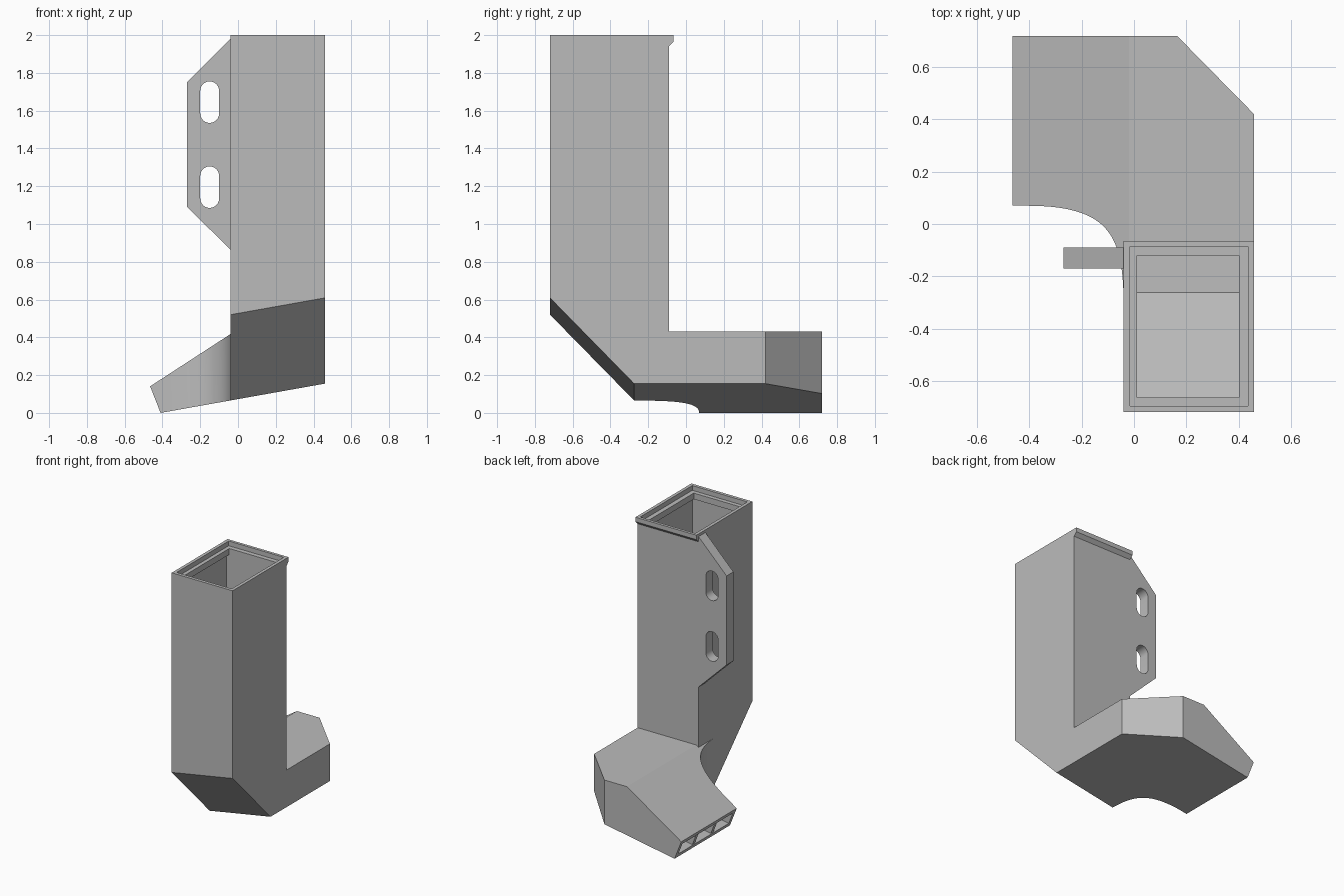
import bpy, bmesh, math
from mathutils import Vector

cube = bpy.data.objects.get("Cube")
if cube:
    bpy.data.objects.remove(cube, do_unlink=True)

grey = bpy.data.materials.new("plain grey")
grey.use_nodes = True
GREY = (0.5, 0.5, 0.5, 1)
grey.diffuse_color = GREY
grey.node_tree.nodes["Principled BSDF"].inputs["Base Color"].default_value = GREY

WALL = 0.03
# Cutting planes: a point on the plane and its outward direction
BOTTOM = ((-0.41, 0, 0), (0.178, 0, -1))
ELBOW = ((0.46, -0.275, 0.155), (0.178, -1.02, -1))
SLOPE = ((-0.02, 0, 0.43), (-0.65, 0, 1))
OUTLET = ((-0.41, 0, 0), (-0.14, 0, -0.055))


def prism(name, outline, low, high, place, planes=(), inset=0):
    """Extrude a 2D outline between two levels, then trim it by planes."""
    bm = bmesh.new()
    face = bm.faces.new([bm.verts.new(place(u, v, low)) for u, v in outline])
    new = bmesh.ops.extrude_face_region(bm, geom=[face])["geom"]
    shift = Vector(place(0, 0, high)) - Vector(place(0, 0, low))
    bmesh.ops.translate(bm, verts=[g for g in new if isinstance(g, bmesh.types.BMVert)], vec=shift)
    for point, direction in planes:
        normal = Vector(direction).normalized()
        bmesh.ops.bisect_plane(bm, geom=bm.verts[:] + bm.edges[:] + bm.faces[:],
                               plane_co=Vector(point) - normal * inset,
                               plane_no=normal, clear_outer=True)
        bmesh.ops.holes_fill(bm, edges=[e for e in bm.edges if e.is_boundary], sides=0)
    bmesh.ops.recalc_face_normals(bm, faces=bm.faces)
    mesh = bpy.data.meshes.new(name)
    bm.to_mesh(mesh)
    bm.free()
    mesh.materials.append(grey)
    obj = bpy.data.objects.new(name, mesh)
    bpy.context.collection.objects.link(obj)
    return obj


def upright(u, v, w):
    return (u, v, w)


def across(u, v, w):
    return (u, w, v)


def sideways(u, v, w):
    return (w, u, v)


def rect(x0, x1, y0, y1):
    return [(x0, y0), (x1, y0), (x1, y1), (x0, y1)]


def activate(obj):
    bpy.ops.object.select_all(action="DESELECT")
    obj.select_set(True)
    bpy.context.view_layer.objects.active = obj


def combine(target, other, operation):
    mod = target.modifiers.new("join", "BOOLEAN")
    mod.operation, mod.solver, mod.object = operation, "EXACT", other
    activate(target)
    bpy.ops.object.modifier_apply(modifier=mod.name)
    bpy.data.objects.remove(other, do_unlink=True)


def bezier(a, b, c, d, steps):
    a, b, c, d = map(Vector, (a, b, c, d))
    for i in range(steps + 1):
        t = i / steps
        s = 1 - t
        yield a * s**3 + b * 3 * s * s * t + c * 3 * s * t * t + d * t**3


def foot_outline(left):
    curve = bezier((-0.41, 0.07), (-0.10, 0.07), (-0.045, -0.04), (-0.04, -0.28), 20)
    return [Vector((left, 0.07)), *curve] + [Vector(p) for p in (
        (-0.04, -0.72), (0.46, -0.72), (0.46, 0.42), (0.165, 0.72), (left, 0.72))]


def shrink(points, d):
    """Mitred inward offset of a counter-clockwise outline."""
    result = []
    for i, p in enumerate(points):
        a = (p - points[i - 1]).normalized()
        b = (points[(i + 1) % len(points)] - p).normalized()
        na, nb = Vector((-a.y, a.x)), Vector((-b.y, b.x))
        result.append(p + (na + nb) * d / (1 + na.dot(nb)))
    return result


# Duct shell: foot, upright tube and the small catch lip at the back of the rim
duct = prism("duct", foot_outline(-0.5), -0.3, 0.43, upright, (BOTTOM, ELBOW, SLOPE, OUTLET))
tube = prism("tube", rect(-0.04, 0.46, -0.72, -0.09), 0.3, 2, upright, (ELBOW,))
combine(duct, tube, "UNION")
lip = prism("lip", [(-0.1, 2), (-0.1, 1.935), (-0.09, 1.942), (-0.065, 1.967), (-0.065, 2)],
            -0.04, 0.46, sideways)
combine(duct, lip, "UNION")

# Hollow interior, open at the outlet and at the top, with a stepped rim
hollow = prism("hollow", shrink(foot_outline(-0.65), WALL), -0.3, 0.43 - WALL, upright,
               (BOTTOM, ELBOW, SLOPE), WALL)
combine(duct, hollow, "DIFFERENCE")
shaft = prism("shaft", rect(-0.01, 0.43, -0.69, -0.12), 0.35, 1.92, upright, (ELBOW,), WALL)
combine(duct, shaft, "DIFFERENCE")
throat = prism("throat", rect(0.012, 0.402, -0.665, -0.12), 1.88, 2.1, upright)
combine(duct, throat, "DIFFERENCE")
recess = prism("recess", rect(-0.016, 0.436, -0.696, -0.086), 1.965, 2.1, upright)
combine(duct, recess, "DIFFERENCE")

# Two dividers split the outlet into three vents
for i in (1, 2):
    y = 0.07 + 0.65 * i / 3
    prism(f"outlet_divider_{i}", [(-0.408, 0.01), (-0.455, 0.135), (-0.2, 0.3), (-0.2, 0.05)],
          y - 0.015, y + 0.015, across)

# Mounting flange with two rounded slots
flange = prism("mounting_flange", [(-0.02, 1.98), (-0.04, 1.98), (-0.27, 1.75), (-0.27, 1.09),
                                   (-0.04, 0.865), (-0.02, 0.865)], -0.17, -0.09, across)
for z in (1.645, 1.195):
    slot = []
    for i in range(26):
        angle = math.pi * (i if i < 13 else i - 1) / 12
        rise = 0.06 if i < 13 else -0.06
        slot.append((-0.15 + 0.05 * math.cos(angle), z + rise + 0.05 * math.sin(angle)))
    combine(flange, prism("slot", slot, -0.3, 0, across), "DIFFERENCE")

for obj in (duct, flange):
    activate(obj)
    bpy.ops.object.shade_smooth_by_angle(angle=math.radians(25))
